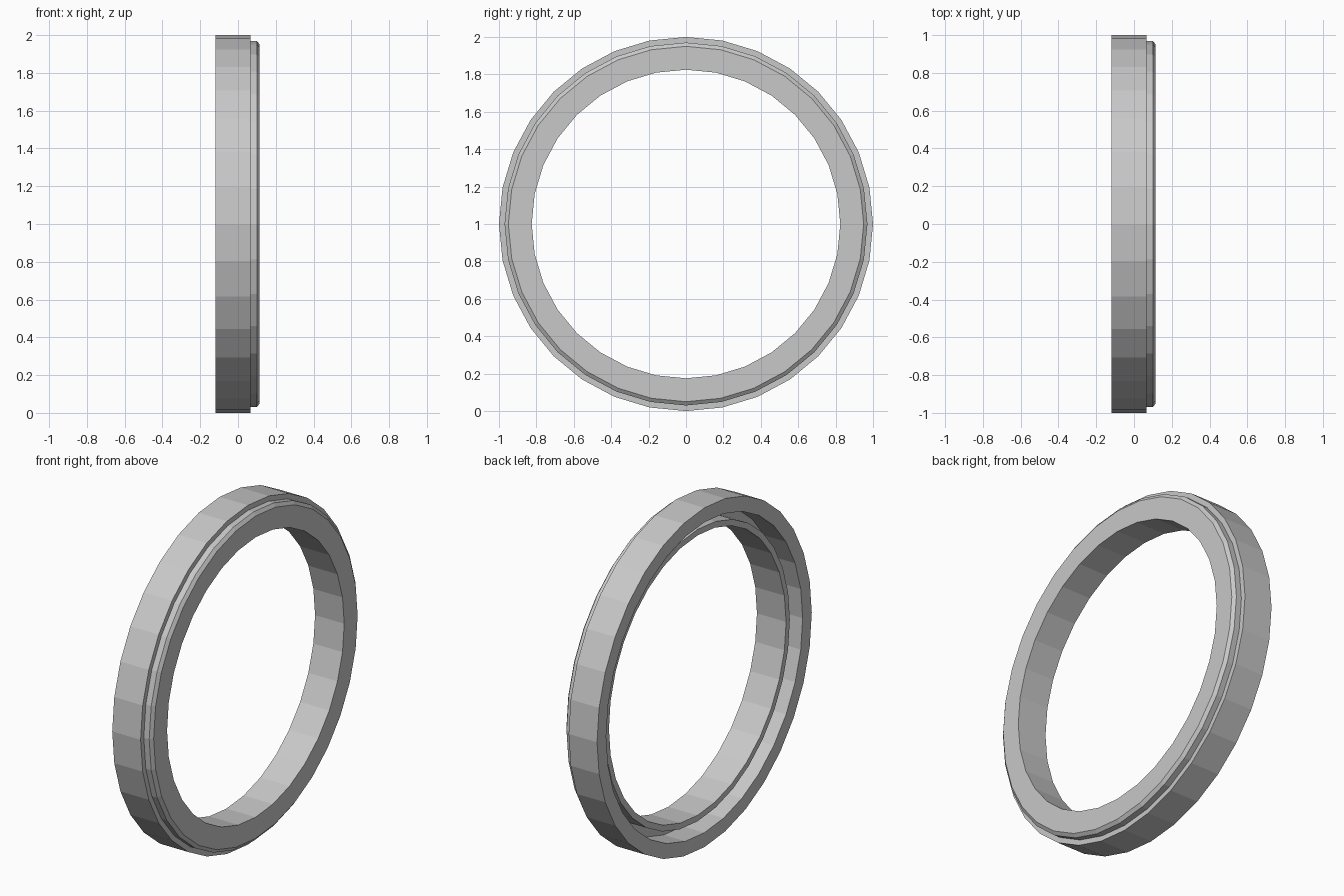
import bpy
import bmesh
import math

cube = bpy.data.objects.get("Cube")
if cube:
    bpy.data.objects.remove(cube, do_unlink=True)

SIDES = 32

# Plain grey material
grey = bpy.data.materials.new("plain_grey")
grey.use_nodes = True
colour = (0.58, 0.58, 0.58, 1)
grey.diffuse_color = colour
grey.node_tree.nodes["Principled BSDF"].inputs["Base Color"].default_value = colour


def lathe_ring(name, profile):
    """Turn a closed (x, radius) profile about the x axis through z = 1."""
    bm = bmesh.new()
    loops = []
    for i in range(SIDES):
        a = math.tau * i / SIDES
        loops.append([bm.verts.new((x, r * math.cos(a), 1 + r * math.sin(a)))
                      for x, r in profile])
    n = len(profile)
    for i in range(SIDES):
        here, there = loops[i], loops[(i + 1) % SIDES]
        for j in range(n):
            k = (j + 1) % n
            bm.faces.new((here[j], here[k], there[k], there[j]))
    bmesh.ops.recalc_face_normals(bm, faces=bm.faces)
    mesh = bpy.data.meshes.new(name)
    bm.to_mesh(mesh)
    bm.free()
    mesh.materials.append(grey)
    obj = bpy.data.objects.new(name, mesh)
    bpy.context.collection.objects.link(obj)
    return obj


# Stepped ring: outer wall, chamfered front step, bore, inner lip, rear groove
lathe_ring("stepped_ring", [
    (-0.12, 1.0), (0.065, 1.0),
    (0.065, 0.97), (0.1, 0.97), (0.115, 0.95),
    (0.115, 0.825), (-0.075, 0.825),
    (-0.075, 0.86), (0.02, 0.86),
    (0.02, 0.915), (-0.12, 0.915),
])
